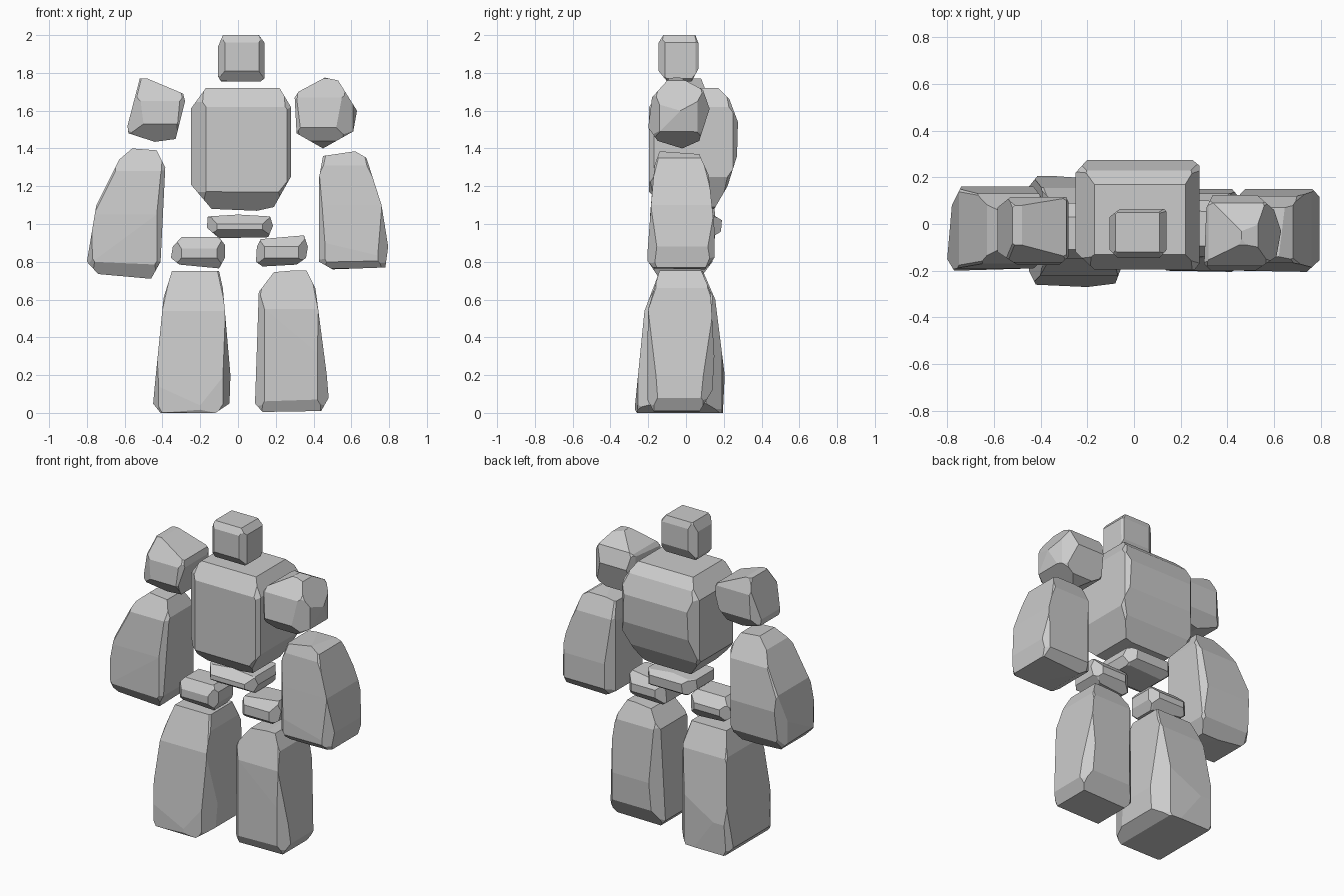
import bpy, bmesh
from mathutils import Vector
from itertools import product

grey = bpy.data.materials.new("stone_grey")
grey.diffuse_color = (0.6, 0.6, 0.6, 1)


def cut(bm, co, no):
    """Slice away everything beyond a plane and cap the opening."""
    geom = bm.verts[:] + bm.edges[:] + bm.faces[:]
    res = bmesh.ops.bisect_plane(bm, geom=geom, dist=1e-5, plane_co=co,
                                 plane_no=no, clear_outer=True)
    edges = [e for e in res["geom_cut"]
             if isinstance(e, bmesh.types.BMEdge) and e.is_boundary]
    if edges:
        bmesh.ops.contextual_create(bm, geom=edges)


def chisel(bm, outline, a, b):
    """Trim the block to a convex outline drawn on axes a and b."""
    mid = [sum(p[i] for p in outline) / len(outline) for i in (0, 1)]
    for p, q in zip(outline, outline[1:] + outline[:1]):
        n = [q[1] - p[1], p[0] - q[0]]
        if n[0] * (p[0] - mid[0]) + n[1] * (p[1] - mid[1]) < 0:
            n = [-n[0], -n[1]]
        co, no = Vector(), Vector()
        co[a], co[b], no[a], no[b] = p[0], p[1], n[0], n[1]
        cut(bm, co, no.normalized())


def stone(name, front, side, top, chip=0.97):
    """Chisel a boulder from its front (x,z), side (y,z) and top (x,y) outlines."""
    bm = bmesh.new()
    bmesh.ops.create_cube(bm, size=6)
    chisel(bm, front, 0, 2)
    chisel(bm, side, 1, 2)
    chisel(bm, top, 0, 1)
    # chip the eight corners a little
    lo = [min(v.co[i] for v in bm.verts) for i in range(3)]
    hi = [max(v.co[i] for v in bm.verts) for i in range(3)]
    mid = Vector([(l + h) / 2 for l, h in zip(lo, hi)])
    for s in product((-1, 1), repeat=3):
        no = Vector([s[i] / (hi[i] - lo[i]) for i in range(3)]).normalized()
        reach = max((v.co - mid).dot(no) for v in bm.verts)
        cut(bm, mid + no * reach * chip, no)
    bmesh.ops.remove_doubles(bm, verts=bm.verts, dist=0.002)
    bmesh.ops.recalc_face_normals(bm, faces=bm.faces)
    me = bpy.data.meshes.new(name)
    bm.to_mesh(me)
    bm.free()
    me.materials.append(grey)
    bpy.context.collection.objects.link(bpy.data.objects.new(name, me))


# head and torso
stone("head",
      [(-.08, 2), (.11, 2), (.14, 1.96), (.14, 1.77), (.12, 1.755), (-.09, 1.755),
       (-.105, 1.78), (-.105, 1.94)],
      [(-.12, 2), (.05, 2), (.065, 1.96), (.065, 1.82), (.03, 1.755), (-.1, 1.755),
       (-.145, 1.81), (-.145, 1.96)],
      [(-.105, .03), (-.06, .065), (.13, .065), (.14, .05), (.14, -.11), (.11, -.145),
       (-.07, -.145), (-.105, -.11)])
stone("torso",
      [(-.17, 1.72), (.22, 1.72), (.28, 1.62), (.28, 1.25), (.19, 1.09), (.1, 1.07),
       (-.14, 1.08), (-.25, 1.21), (-.25, 1.61)],
      [(-.13, 1.72), (.17, 1.72), (.23, 1.66), (.275, 1.54), (.27, 1.36), (.22, 1.2),
       (.15, 1.08), (-.1, 1.07), (-.195, 1.17), (-.195, 1.62)],
      [(-.25, .22), (-.2, .275), (.25, .275), (.28, .25), (.28, -.17), (.26, -.195),
       (-.17, -.195), (-.25, -.12)])

# shoulders
stone("left_shoulder",
      [(-.52, 1.77), (-.48, 1.77), (-.29, 1.69), (-.28, 1.65), (-.33, 1.45),
       (-.44, 1.435), (-.58, 1.48), (-.585, 1.52)],
      [(-.09, 1.77), (.08, 1.77), (.115, 1.68), (.11, 1.52), (.05, 1.435),
       (-.09, 1.435), (-.175, 1.53), (-.165, 1.65)],
      [(-.585, .07), (-.53, .115), (-.29, .115), (-.27, .07), (-.28, -.14),
       (-.32, -.175), (-.5, -.175), (-.585, -.12)])
stone("right_shoulder",
      [(.3, 1.67), (.32, 1.7), (.46, 1.775), (.53, 1.76), (.63, 1.6), (.61, 1.49),
       (.45, 1.4), (.31, 1.48)],
      [(-.2, 1.51), (-.18, 1.67), (-.09, 1.77), (-.04, 1.78), (.09, 1.71),
       (.125, 1.61), (.07, 1.44), (-.02, 1.4), (-.15, 1.44)],
      [(.3, -.17), (.31, .07), (.34, .13), (.52, .13), (.6, .06), (.63, -.03),
       (.61, -.14), (.52, -.2), (.33, -.2)])

# forearms
stone("left_arm",
      [(-.56, 1.4), (-.43, 1.39), (-.385, 1.3), (-.41, .8), (-.46, .71), (-.74, .735),
       (-.8, .8), (-.75, 1.1), (-.63, 1.34)],
      [(-.1, 1.4), (.05, 1.4), (.13, 1.25), (.16, 1), (.14, .8), (.08, .72),
       (-.14, .71), (-.2, .8), (-.19, 1.05), (-.17, 1.28)],
      [(-.8, -.15), (-.77, -.2), (-.43, -.19), (-.385, -.15), (-.385, .1),
       (-.43, .16), (-.74, .16), (-.78, .08)])
stone("right_arm",
      [(.45, 1.36), (.62, 1.385), (.68, 1.35), (.76, 1.1), (.795, .88), (.78, .77),
       (.5, .76), (.43, .8), (.43, 1.25)],
      [(-.14, 1.385), (.07, 1.37), (.12, 1.26), (.15, .98), (.15, .82), (.1, .76),
       (-.17, .765), (-.21, .81), (-.185, 1.1), (-.17, 1.3)],
      [(.43, -.17), (.46, -.2), (.74, -.205), (.8, -.15), (.8, .11), (.76, .155),
       (.48, .155), (.43, .1)])

# pelvis and hips
stone("pelvis",
      [(-.16, 1.04), (0, 1.05), (.17, 1.04), (.185, .99), (.16, .93), (-.1, .925),
       (-.165, .98)],
      [(-.06, 1.05), (.14, 1.05), (.19, 1.02), (.185, .96), (.13, .925), (-.05, .925),
       (-.12, .97), (-.12, 1)],
      [(-.165, -.05), (-.11, -.12), (.13, -.12), (.185, -.06), (.185, .12),
       (.13, .19), (-.1, .19), (-.165, .12)])
stone("left_hip",
      [(-.3, .93), (-.1, .93), (-.07, .89), (-.07, .82), (-.1, .765), (-.31, .785),
       (-.355, .82), (-.345, .88)],
      [(-.11, .93), (.03, .93), (.09, .87), (.09, .83), (.04, .765), (-.1, .765),
       (-.15, .82), (-.15, .87)],
      [(-.355, -.09), (-.3, -.15), (-.11, -.15), (-.07, -.1), (-.07, .05), (-.12, .09),
       (-.3, .09), (-.355, .04)])
stone("right_hip",
      [(.12, .92), (.35, .94), (.37, .88), (.36, .82), (.31, .785), (.13, .775),
       (.095, .8), (.1, .88)],
      [(-.09, .94), (.05, .94), (.1, .88), (.1, .83), (.05, .775), (-.08, .775),
       (-.14, .82), (-.14, .88)],
      [(.095, -.09), (.14, -.14), (.32, -.14), (.37, -.09), (.37, .05), (.32, .1),
       (.15, .1), (.095, .06)])

# legs
stone("left_leg",
      [(-.35, .75), (-.1, .75), (-.08, .66), (-.04, .2), (-.045, .05), (-.12, 0),
       (-.41, 0), (-.45, .05), (-.44, .15), (-.4, .59)],
      [(-.14, .75), (.09, .75), (.155, .6), (.205, .2), (.195, 0), (-.26, 0),
       (-.272, .02), (-.22, .54)],
      [(-.45, -.2), (-.42, -.26), (-.2, -.27), (-.08, -.255), (-.04, -.15), (-.04, .1),
       (-.12, .19), (-.41, .21), (-.45, .16)], .98)
stone("right_leg",
      [(.19, .745), (.36, .76), (.41, .66), (.47, .2), (.48, .08), (.44, .01),
       (.13, .005), (.09, .05), (.11, .64)],
      [(-.14, .755), (.08, .755), (.13, .64), (.15, .3), (.14, .12), (.07, .005),
       (-.17, .005), (-.21, .08), (-.2, .55)],
      [(.09, -.15), (.14, -.2), (.42, -.205), (.48, -.15), (.48, .08), (.42, .15),
       (.16, .15), (.09, .08)], .98)
